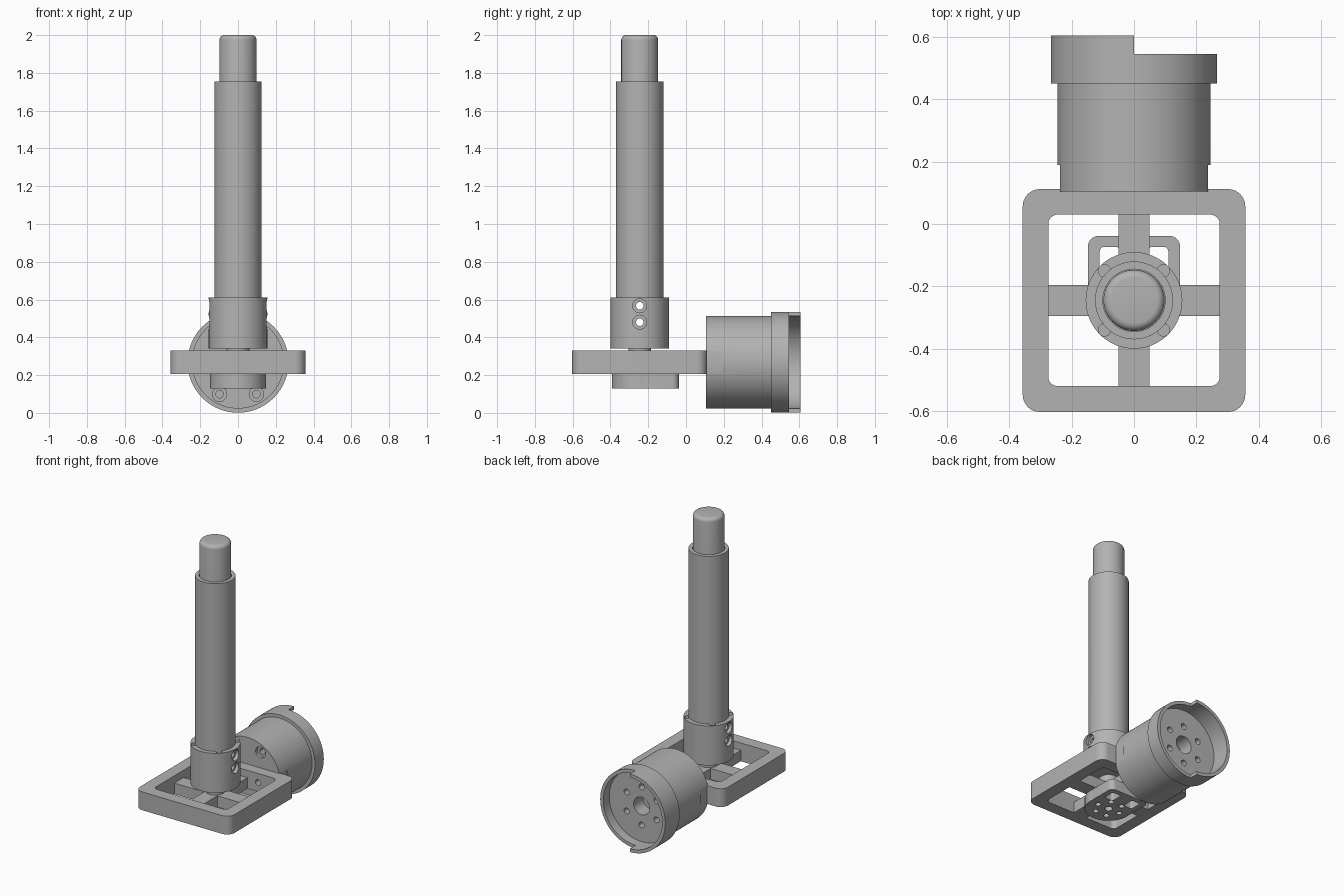
import bpy, bmesh, math
from mathutils import Matrix, Vector

cube = bpy.data.objects.get("Cube")
if cube:
    bpy.data.objects.remove(cube, do_unlink=True)

grey = bpy.data.materials.new("plain grey")
grey.use_nodes = True
colour = (0.45, 0.45, 0.45, 1)
grey.diffuse_color = colour
grey.node_tree.nodes["Principled BSDF"].inputs["Base Color"].default_value = colour

SY = -0.245   # shaft axis y
MZ = 0.268    # motor axis z
AXES = {"X": Matrix.Rotation(math.pi / 2, 4, "Y"),
        "Y": Matrix.Rotation(-math.pi / 2, 4, "X"),
        "Z": Matrix()}


def finish(name, bm):
    bmesh.ops.recalc_face_normals(bm, faces=bm.faces)
    mesh = bpy.data.meshes.new(name)
    bm.to_mesh(mesh)
    bm.free()
    mesh.materials.append(grey)
    ob = bpy.data.objects.new(name, mesh)
    bpy.context.collection.objects.link(ob)
    return ob


def cylinder(name, r, centre, length, axis="Z", segs=64):
    bm = bmesh.new()
    bmesh.ops.create_cone(bm, cap_ends=True, segments=segs, radius1=r, radius2=r, depth=length,
                          matrix=Matrix.Translation(centre) @ AXES[axis])
    return finish(name, bm)


def rod(name, r, z0, z1, x=0, y=SY, segs=64):
    return cylinder(name, r, (x, y, (z0 + z1) / 2), z1 - z0, "Z", segs)


def barrel(name, r, y0, y1, x=0, z=MZ, segs=96):
    return cylinder(name, r, (x, (y0 + y1) / 2, z), y1 - y0, "Y", segs)


def block(name, x0, x1, y0, y1, z0, z1, corner=0):
    """Box whose upright edges may be rounded."""
    bm = bmesh.new()
    lo, hi = Vector((x0, y0, z0)), Vector((x1, y1, z1))
    bmesh.ops.create_cube(bm, size=1, matrix=Matrix.Translation((lo + hi) / 2)
                          @ Matrix.Diagonal((*(hi - lo), 1)))
    if corner:
        upright = [e for e in bm.edges if abs(e.verts[0].co.z - e.verts[1].co.z) > 1e-4]
        bmesh.ops.bevel(bm, geom=upright, offset=corner, segments=8, profile=0.5, affect="EDGES")
    return finish(name, bm)


def apply_modifiers(ob):
    graph = bpy.context.evaluated_depsgraph_get()
    mesh = bpy.data.meshes.new_from_object(ob.evaluated_get(graph))
    ob.modifiers.clear()
    ob.data = mesh


def combine(ob, others, operation="DIFFERENCE"):
    for other in others:
        mod = ob.modifiers.new("join_or_cut", "BOOLEAN")
        mod.operation, mod.object, mod.solver = operation, other, "EXACT"
    apply_modifiers(ob)
    for other in others:
        bpy.data.objects.remove(other, do_unlink=True)


def ring_of(count, radius, start=0):
    for i in range(count):
        a = start + math.tau * i / count
        yield radius * math.cos(a), radius * math.sin(a)


parts = []

# Shaft: inner rod with rounded tip, outer tube, collar
inner_rod = rod("inner_rod", 0.098, 0.34, 2.0)
bevel = inner_rod.modifiers.new("tip", "BEVEL")
bevel.width, bevel.segments, bevel.limit_method = 0.025, 5, "ANGLE"
apply_modifiers(inner_rod)
tube = rod("outer_tube", 0.125, 0.345, 1.755)
combine(tube, [rod("bore", 0.1, 0.3, 1.8)])
collar = rod("collar", 0.155, 0.34, 0.61)
combine(collar, [rod("bore", 0.124, 0.36, 0.7)] +
        [rod("screw_hole", 0.02, 0.5, 0.7, x, SY + y, 20)
         for x, y in ring_of(4, 0.134, math.pi / 4)])

# Cross holes through the collar, with wide outer seats
for part in (inner_rod, tube, collar):
    cuts = []
    for z in (0.48, 0.567):
        cuts.append(cylinder("hole", 0.02, (0, SY, z), 0.5, "X", 24))
        if part is collar:
            cuts += [cylinder("seat", 0.037, (s * 0.18, SY, z), 0.1, "X", 32) for s in (-1, 1)]
    combine(part, cuts)
parts += [inner_rod, tube, collar]

# Base frame with cross bars and hub
frame = block("base_frame", -0.357, 0.357, -0.603, 0.112, 0.205, 0.33, 0.055)
combine(frame, [block("opening", -0.275, 0.275, -0.52, 0.03, 0.1, 0.5, 0.03)] +
        [barrel("bolt_hole", 0.02, -0.02, 0.2, s * 0.13, MZ, 24) for s in (-1, 1)])
bars = block("cross_bars", -0.05, 0.05, -0.53, 0.04, 0.205, 0.28)
combine(bars, [block("bar", -0.285, 0.285, SY - 0.05, SY + 0.05, 0.205, 0.28),
               rod("hub", 0.06, 0.205, 0.345)], "UNION")
parts += [frame, bars]

# Mounting plate below: round front, square back, windows and holes
plate = rod("mounting_plate", 0.148, 0.13, 0.205)
combine(plate, [block("tail", -0.148, 0.148, SY, -0.038, 0.13, 0.205, 0.035)], "UNION")
combine(plate, [block("window", min(s * 0.045, s * 0.11), max(s * 0.045, s * 0.11),
                      -0.155, -0.073, 0.1, 0.3, 0.015) for s in (-1, 1)] +
        [rod("hole", 0.018, 0.1, 0.19, x, SY + y, 20) for x, y in ring_of(6, 0.085)] +
        [rod("centre_hole", 0.025, 0.1, 0.19, segs=24)])
parts.append(plate)

# Motor body with side flats and bolt holes in both ends
body = barrel("motor_body", 0.245, 0.105, 0.48)
cuts = [block("flat", min(s * 0.238, s * 0.3), max(s * 0.238, s * 0.3), 0, 0.19, 0, 0.6)
        for s in (-1, 1)]
for x, z in ring_of(6, 0.195):
    if abs(z) > 0.1:
        cuts += [barrel("seat", 0.038, 0.05, 0.125, x, MZ + z, 32),
                 barrel("bolt", 0.02, 0.05, 0.17, x, MZ + z, 20)]
cuts += [barrel("hole", 0.02, 0.42, 0.55, x, MZ + z, 20)
         for x, z in ring_of(6, 0.13, math.pi / 6)]
cuts.append(barrel("shaft_hole", 0.06, 0.38, 0.55, segs=40))
combine(body, cuts)

# Motor end ring with a half-round lip on one side
end_ring = barrel("motor_end_ring", 0.267, 0.45, 0.605)
combine(end_ring, [barrel("bore", 0.244, 0.4, 0.7),
                   block("lip_cut", 0, 0.4, 0.545, 0.7, -0.1, 0.7)])
parts += [body, end_ring]

# Shading: round faces smooth, edges sharp
bpy.ops.object.select_all(action="DESELECT")
for part in parts:
    part.select_set(True)
bpy.context.view_layer.objects.active = parts[0]
bpy.ops.object.shade_smooth_by_angle(angle=math.radians(30))
